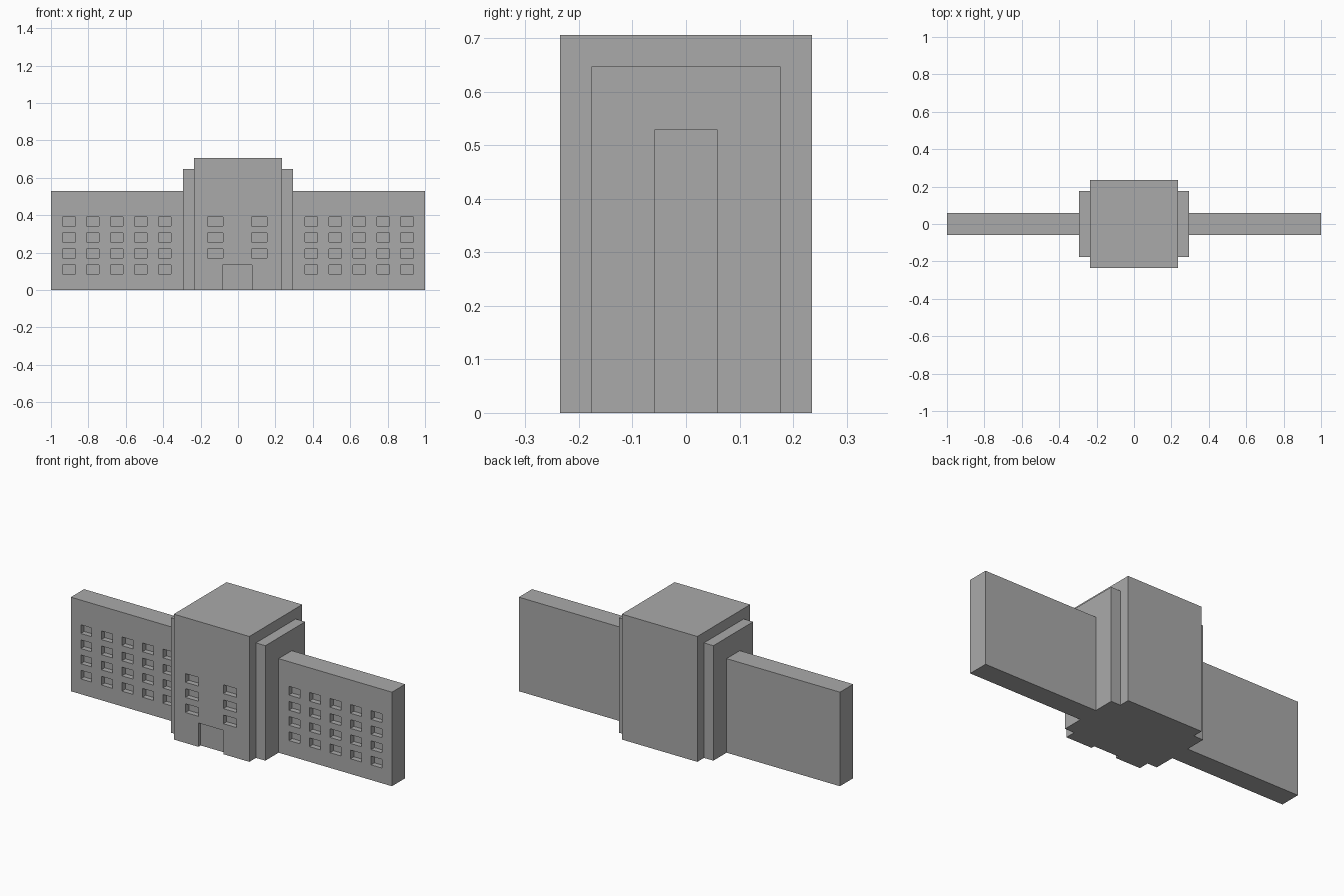
import bpy
import bmesh
from mathutils import Matrix, Vector

if "Cube" in bpy.data.objects:
    bpy.data.objects.remove(bpy.data.objects["Cube"])

U = 1 / 17                      # building module
ROWS = [0.366, 0.281, 0.196, 0.110]   # window row centres, top to bottom
WIN_H = 0.049
RECESS = 0.03

stone = bpy.data.materials.new("grey_stone")
stone.diffuse_color = (0.402, 0.402, 0.402, 1)
stone.use_nodes = True
stone.node_tree.nodes["Principled BSDF"].inputs["Base Color"].default_value = stone.diffuse_color


def boxes(name, spans):
    """One object made of boxes, each given as (x0, x1, y0, y1, z0, z1)."""
    bm = bmesh.new()
    for x0, x1, y0, y1, z0, z1 in spans:
        centre = Vector((x0 + x1, y0 + y1, z0 + z1)) / 2
        size = Matrix.Diagonal((x1 - x0, y1 - y0, z1 - z0, 1))
        bmesh.ops.create_cube(bm, size=1, matrix=Matrix.Translation(centre) @ size)
    mesh = bpy.data.meshes.new(name)
    bm.to_mesh(mesh)
    bm.free()
    mesh.materials.append(stone)
    obj = bpy.data.objects.new(name, mesh)
    bpy.context.collection.objects.link(obj)
    return obj


def opening(x, z, w, front):
    """Box that sinks a window into the wall at y = front."""
    return (x - w / 2, x + w / 2, front - 0.05, front + RECESS,
            z - WIN_H / 2, z + WIN_H / 2)


def carve(obj, spans):
    """Cut the openings out of the wall and discard the cutter."""
    cutter = boxes("opening_cutter", spans)
    cutter.hide_render = True
    mod = obj.modifiers.new("openings", 'BOOLEAN')
    mod.operation = 'DIFFERENCE'
    mod.solver = 'EXACT'
    mod.object = cutter
    bpy.context.view_layer.update()
    deps = bpy.context.evaluated_depsgraph_get()
    carved = bpy.data.meshes.new_from_object(obj.evaluated_get(deps))
    obj.modifiers.clear()
    obj.data = carved
    bpy.data.objects.remove(cutter)


# Central tower with two window columns and a recessed doorway
front = -4 * U
tower = boxes("central_tower", [(-4 * U, 4 * U, front, 4 * U, 0, 12 * U)])
cuts = [opening(x, z, 0.081, front) for x in (-0.122, 0.114) for z in ROWS[:3]]
cuts.append((-0.082, 0.074, front - 0.05, front + 0.02, -0.05, 0.134))
carve(tower, cuts)

# Stepped shoulders and windowed wings on both sides
for side, label in ((-1, "left"), (1, "right")):
    a, b = sorted((side * 4 * U, side * 5 * U))
    boxes(label + "_shoulder", [(a, b, -3 * U, 3 * U, 0, 11 * U)])

    a, b = sorted((side * 5 * U, side))
    wing = boxes(label + "_wing", [(a, b, -U, U, 0, 9 * U)])
    carve(wing, [opening(side * (0.392 + 0.128 * i), z, 0.068, -U)
                 for i in range(5) for z in ROWS])
